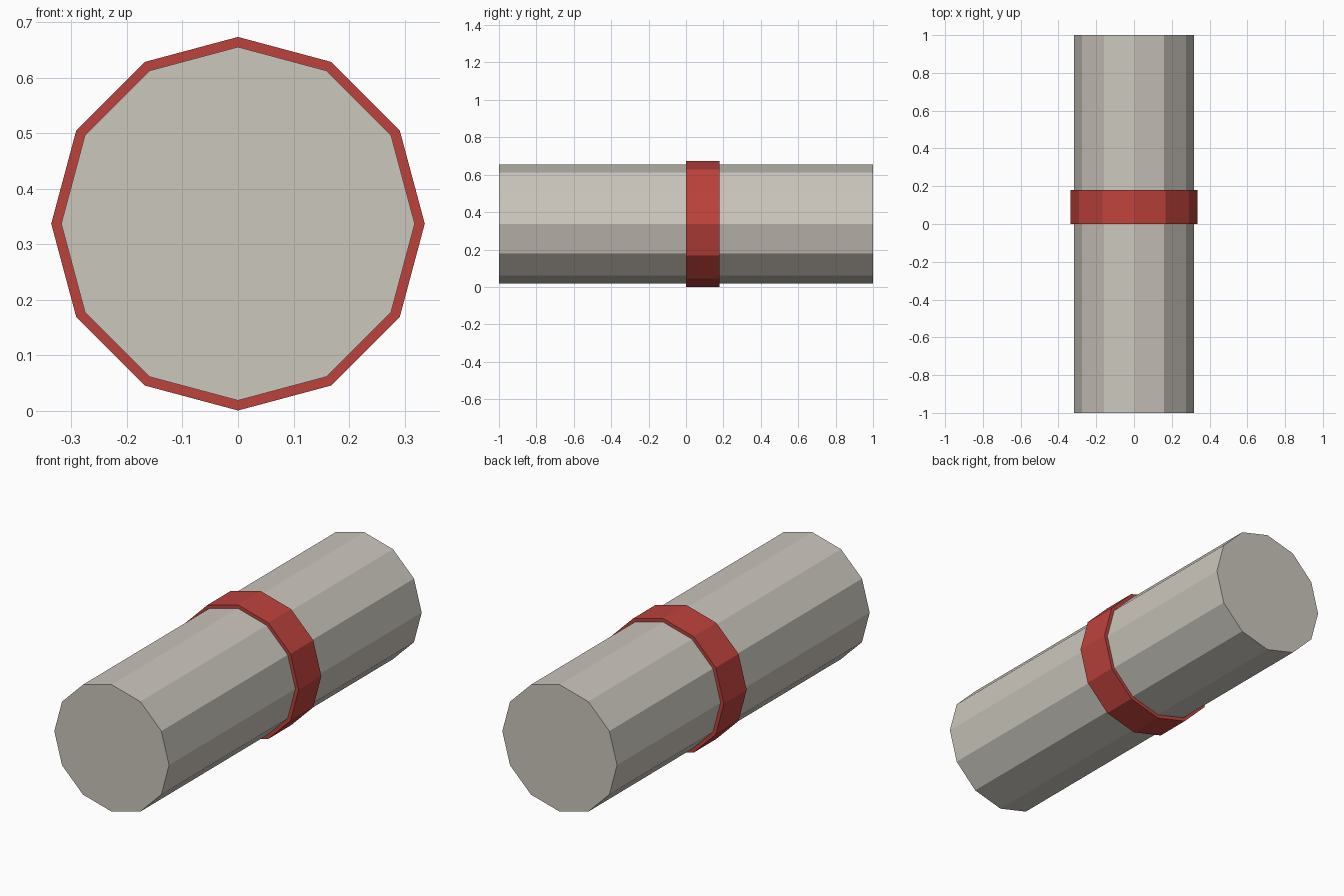
import bpy
import math

if "Cube" in bpy.data.objects:
    bpy.data.objects.remove(bpy.data.objects["Cube"])

SIDES = 12
AXIS_Z = 0.337


def material(name, colour):
    mat = bpy.data.materials.new(name)
    mat.diffuse_color = (*colour, 1.0)
    mat.use_nodes = True
    mat.node_tree.nodes["Principled BSDF"].inputs["Base Color"].default_value = mat.diffuse_color
    return mat


def lathe(name, profile, mat, closed):
    """Spin (radius, y) points around the y axis with flat sides."""
    n = len(profile)
    verts = []
    for i in range(SIDES):
        a = 2 * math.pi * i / SIDES
        verts += [(r * math.cos(a), y, AXIS_Z + r * math.sin(a)) for r, y in profile]
    faces = []
    for i in range(SIDES):
        j = (i + 1) % SIDES
        for k in range(n if closed else n - 1):
            m = (k + 1) % n
            faces.append((i * n + k, i * n + m, j * n + m, j * n + k))
    if not closed:  # flat end caps
        faces.append([i * n for i in range(SIDES)])
        faces.append([i * n + n - 1 for i in reversed(range(SIDES))])
    mesh = bpy.data.meshes.new(name)
    mesh.from_pydata(verts, [], faces)
    mesh.materials.append(mat)
    mesh.update()
    obj = bpy.data.objects.new(name, mesh)
    bpy.context.collection.objects.link(obj)
    return obj


grey = material("warm_grey", (0.60, 0.57, 0.51))
red = material("red", (0.51, 0.055, 0.045))

# Long straight pipe
lathe("pipe", [(0.318, -1.0), (0.318, 1.0)], grey, closed=False)

# Raised band just behind the middle
lathe("band", [(0.318, 0.0), (0.336, 0.0), (0.336, 0.18), (0.318, 0.18)], red, closed=True)
